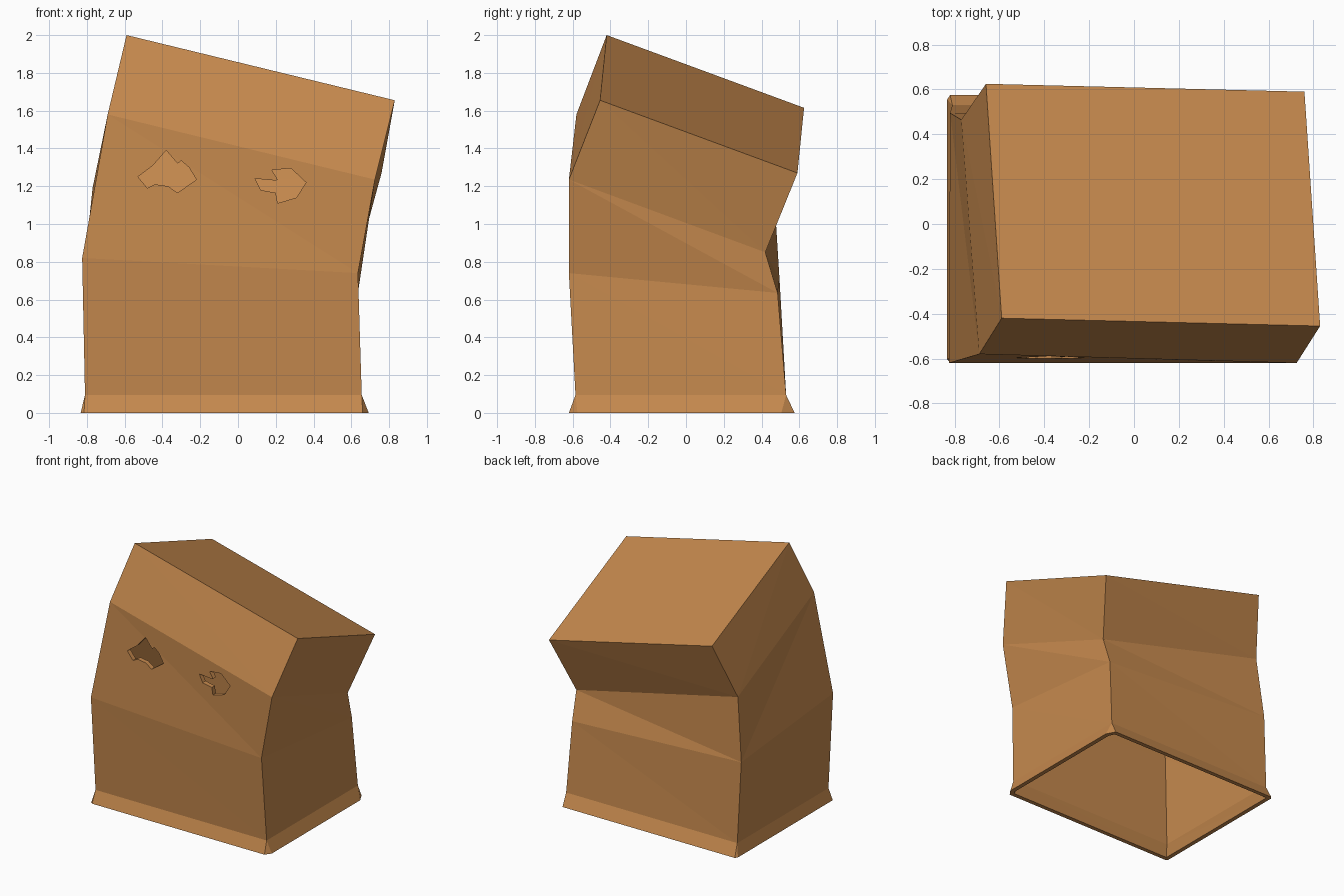
import bpy, bmesh

if "Cube" in bpy.data.objects:
    bpy.data.objects.remove(bpy.data.objects["Cube"])

WALL = 0.035

# Corner rings of the crumpled bag: front left, front right, back right, back left
RINGS = [
    [(-.59, -.42, 2.0), (.83, -.455, 1.655), (.76, .59, 1.27), (-.66, .625, 1.615)],
    [(-.69, -.58, 1.58), (.725, -.62, 1.235), (.645, .42, .85), (-.77, .465, 1.19)],
    [(-.825, -.62, .82), (.635, -.62, .74), (.635, .485, .635), (-.82, .495, .71)],
    [(-.81, -.585, .095), (.655, -.585, .095), (.655, .53, .095), (-.81, .53, .095)],
]
# Flared hem: two points per side (front, right, back, left), corners slit open
HEM = [[(-.815, -.62), (.66, -.62)], [(.692, -.575), (.692, .505)],
       [(.655, .575), (-.82, .575)], [(-.833, .555), (-.833, -.605)]]

# Torn eye hole outlines (x, z)
EYES = {
    "left_eye_cutter": [(-.53, 1.25), (-.45, 1.31), (-.38, 1.39), (-.32, 1.32), (-.30, 1.335),
                        (-.26, 1.30), (-.22, 1.235), (-.32, 1.165), (-.37, 1.20), (-.44, 1.21),
                        (-.48, 1.19)],
    "right_eye_cutter": [(.09, 1.24), (.20, 1.23), (.21, 1.235), (.18, 1.285), (.28, 1.295),
                         (.36, 1.22), (.31, 1.14), (.21, 1.11), (.20, 1.165), (.12, 1.18)],
}


def make_object(name, bm):
    mesh = bpy.data.meshes.new(name)
    bmesh.ops.recalc_face_normals(bm, faces=bm.faces)
    bm.to_mesh(mesh)
    bm.free()
    obj = bpy.data.objects.new(name, mesh)
    bpy.context.collection.objects.link(obj)
    return obj


def apply(obj, mod):
    bpy.context.view_layer.objects.active = obj
    bpy.ops.object.modifier_apply(modifier=mod.name)


# Bag shell: folded top panel and creased walls
bm = bmesh.new()
rings = [[bm.verts.new(p) for p in ring] for ring in RINGS]
bm.faces.new(rings[0])
for up, low in zip(rings, rings[1:]):
    for i in range(4):
        j = (i + 1) % 4
        if i == 3:
            bm.faces.new((low[i], low[j], up[j]))
            bm.faces.new((low[i], up[j], up[i]))
        else:
            bm.faces.new((low[i], low[j], up[i]))
            bm.faces.new((low[j], up[j], up[i]))

# Flared hem with narrow corner gussets
hem = [[bm.verts.new((x, y, 0)) for x, y in side] for side in HEM]
base = rings[-1]
for i in range(4):
    j = (i + 1) % 4
    a, b = hem[i]
    bm.faces.new((a, b, base[j]))
    bm.faces.new((a, base[j], base[i]))
    bm.faces.new((b, hem[j][0], base[j]))
bag = make_object("paper_bag", bm)

# Wall thickness, with the rim resting flat on the ground
solid = bag.modifiers.new("thickness", 'SOLIDIFY')
solid.thickness = WALL
solid.offset = -1
solid.use_even_offset = True
apply(bag, solid)
for v in bag.data.vertices:
    if v.co.z < 0.04:
        v.co.z = 0

# Eye holes through the front wall
for name, outline in EYES.items():
    bm = bmesh.new()
    front = [bm.verts.new((x, -.9, z)) for x, z in outline]
    face = bm.faces.new(front)
    ext = bmesh.ops.extrude_face_region(bm, geom=[face])
    bmesh.ops.translate(bm, vec=(0, .6, 0),
                        verts=[g for g in ext["geom"] if isinstance(g, bmesh.types.BMVert)])
    cutter = make_object(name, bm)
    cutter.hide_render = True
    cut = bag.modifiers.new(name, 'BOOLEAN')
    cut.operation = 'DIFFERENCE'
    cut.solver = 'EXACT'
    cut.object = cutter
    apply(bag, cut)
    bpy.data.objects.remove(cutter)

# Brown paper
paper = bpy.data.materials.new("brown_paper")
paper.diffuse_color = (.56, .25, .075, 1)
paper.use_nodes = True
paper.node_tree.nodes["Principled BSDF"].inputs["Base Color"].default_value = paper.diffuse_color
bag.data.materials.clear()
bag.data.materials.append(paper)
